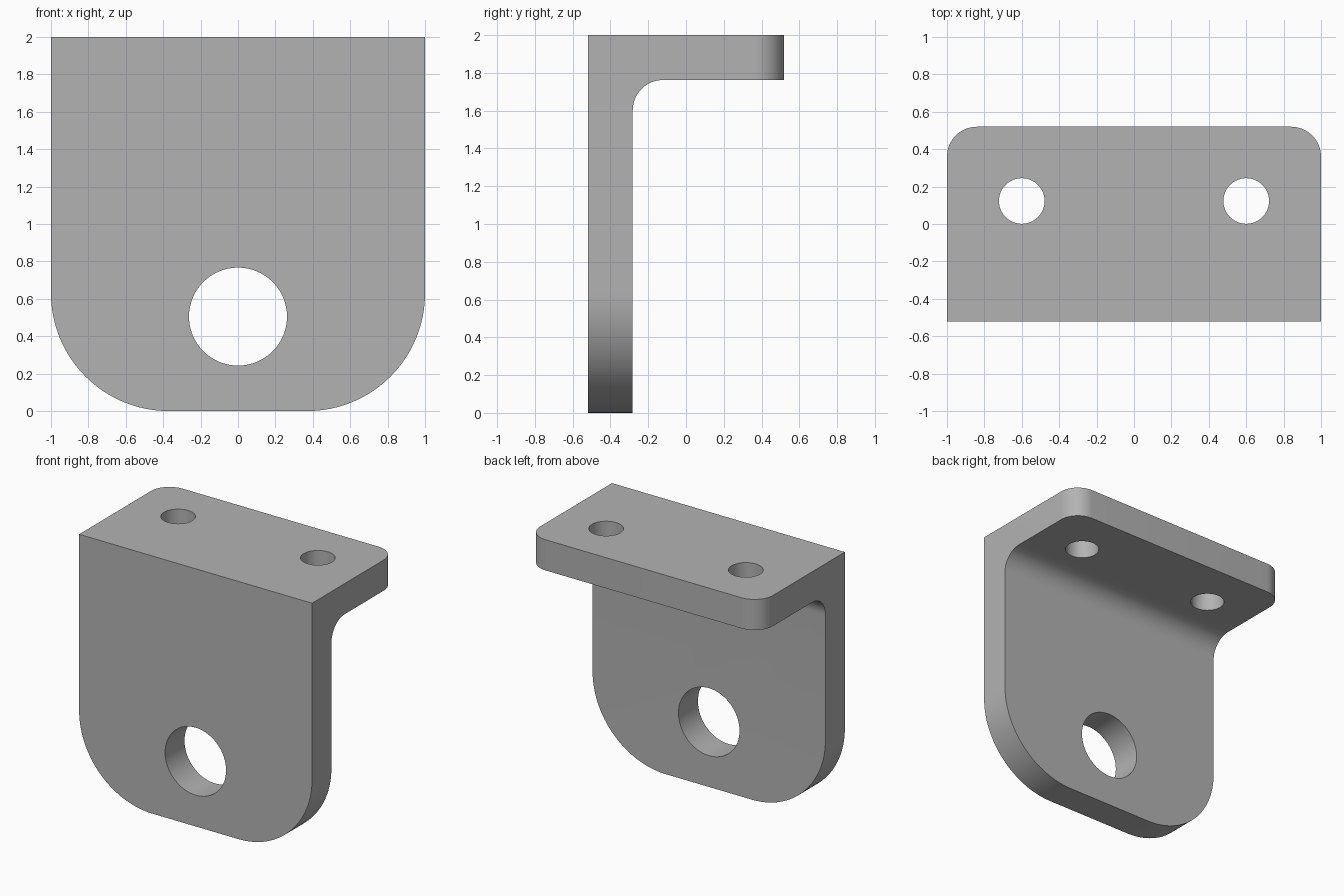
import bpy
import bmesh
from math import pi, radians

cube = bpy.data.objects.get("Cube")
if cube:
    bpy.data.objects.remove(cube, do_unlink=True)

FRONT, BACK, THICK, TOP = -0.52, 0.52, 0.238, 2.0
INNER_Y, INNER_Z = FRONT + THICK, TOP - THICK

# Material
steel = bpy.data.materials.new("plain grey")
steel.use_nodes = True
grey = (0.45, 0.45, 0.45, 1)
steel.diffuse_color = grey
steel.node_tree.nodes["Principled BSDF"].inputs["Base Color"].default_value = grey

# L-shaped profile swept across the width
bm = bmesh.new()
profile = [(FRONT, 0), (INNER_Y, 0), (INNER_Y, INNER_Z),
           (BACK, INNER_Z), (BACK, TOP), (FRONT, TOP)]
face = bm.faces.new([bm.verts.new((-1, y, z)) for y, z in profile])
swept = bmesh.ops.extrude_face_region(bm, geom=[face])["geom"]
bmesh.ops.translate(bm, vec=(2, 0, 0),
                    verts=[v for v in swept if isinstance(v, bmesh.types.BMVert)])
bmesh.ops.recalc_face_normals(bm, faces=bm.faces)


def round_edges(rule, radius, segments):
    """Round every edge whose two ends both satisfy the rule."""
    edges = [e for e in bm.edges if all(rule(v.co) for v in e.verts)
             and abs(e.calc_face_angle(0)) > 1]
    bmesh.ops.bevel(bm, geom=edges, offset=radius, offset_type='OFFSET',
                    segments=segments, profile=0.5, affect='EDGES')


def near(a, b):
    return abs(a - b) < 1e-4


# Inner fillet, flange corners, then the large lower corners
round_edges(lambda c: near(c.y, INNER_Y) and near(c.z, INNER_Z), 0.16, 16)
for side in (-1, 1):
    round_edges(lambda c: near(c.x, side) and near(c.y, BACK), 0.16, 16)
    round_edges(lambda c: near(c.x, side) and near(c.z, 0), 0.63, 32)

mesh = bpy.data.meshes.new("bracket")
bm.to_mesh(mesh)
bm.free()
bracket = bpy.data.objects.new("bracket", mesh)
bpy.context.collection.objects.link(bracket)
mesh.materials.append(steel)


def drill(name, location, radius, rotation=(0, 0, 0)):
    """Cut a round hole through the bracket."""
    bpy.ops.mesh.primitive_cylinder_add(vertices=64, radius=radius, depth=0.6,
                                        location=location, rotation=rotation)
    cutter = bpy.context.object
    cutter.name = name + "_cutter"
    cutter.hide_render = True
    cutter.data.materials.append(steel)
    mod = bracket.modifiers.new(name, 'BOOLEAN')
    mod.operation, mod.solver, mod.object = 'DIFFERENCE', 'EXACT', cutter
    bpy.ops.object.select_all(action='DESELECT')
    bracket.select_set(True)
    bpy.context.view_layer.objects.active = bracket
    bpy.ops.object.modifier_apply(modifier=mod.name)
    bpy.data.objects.remove(cutter, do_unlink=True)


# Large hole in the plate, two bolt holes in the flange
drill("pivot_hole", (0, FRONT + THICK / 2, 0.505), 0.262, (pi / 2, 0, 0))
drill("right_bolt_hole", (-0.6, 0.123, TOP - THICK / 2), 0.122)
drill("left_bolt_hole", (0.6, 0.123, TOP - THICK / 2), 0.122)

bpy.ops.object.shade_smooth_by_angle(angle=radians(30))
